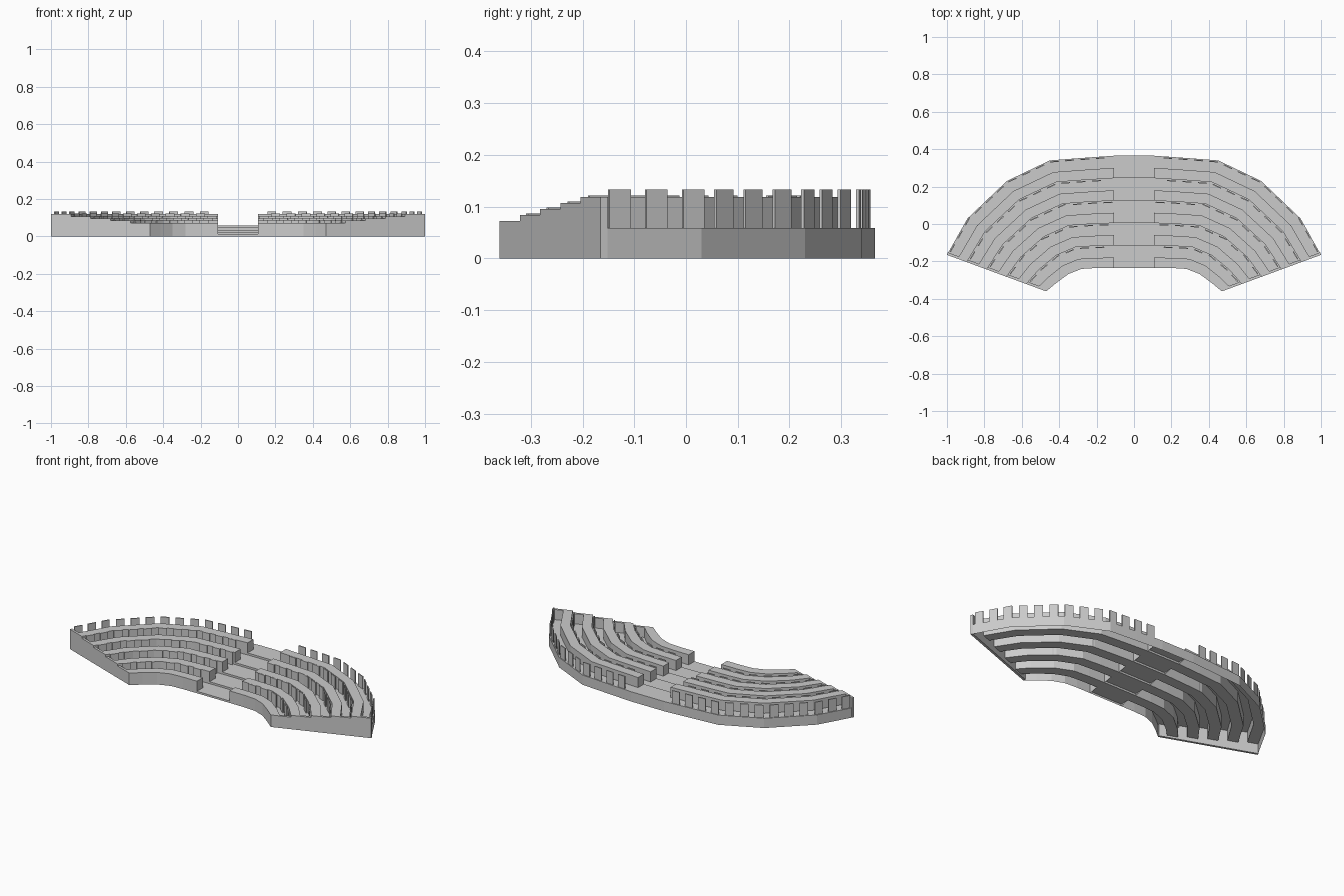
import bpy, bmesh, math
from mathutils import Vector, Matrix

if "Cube" in bpy.data.objects:
    bpy.data.objects.remove(bpy.data.objects["Cube"])

# Plan of the right half: inner and outer edge, from the end wall to the aisle
INNER = [(.47, -.36), (.415, -.315), (.35, -.267), (.28, -.24), (.2, -.235), (.108, -.235)]
OUTER = [(1, -.165), (.89, .03), (.68, .23), (.45, .34), (.28, .353), (.108, .365)]
TIERS, STEP, DESK_H, DESK_D = 5, .0117, .0605, .46


def edge(t):
    """Plan polyline at t tiers back from the inner edge."""
    return [Vector(a).lerp(Vector(b), t / TIERS) for a, b in zip(INNER, OUTER)]


def make(name, bm):
    me = bpy.data.meshes.new(name)
    bmesh.ops.remove_doubles(bm, verts=bm.verts, dist=1e-5)
    bmesh.ops.recalc_face_normals(bm, faces=bm.faces)
    bm.to_mesh(me)
    bm.free()
    ob = bpy.data.objects.new(name, me)
    bpy.context.collection.objects.link(ob)
    m = ob.modifiers.new("mirror", 'MIRROR')
    m.merge_threshold = 1e-5
    return ob


def sweep(bm, profile, aisle=False):
    """Sweep a (t, z) profile along the seating, or straight across the aisle."""
    rows = []
    for t, z in profile:
        pts = edge(t)
        if aisle:
            pts = [pts[-1], Vector((0, pts[-1].y))]
        rows.append([bm.verts.new((p.x, p.y, z)) for p in pts])
    for a, b in zip(rows, rows[1:]):
        for i in range(len(a) - 1):
            bm.faces.new((a[i], a[i + 1], b[i + 1], b[i]))
    return rows


for k in range(TIERS):
    low, floor = k * STEP, (k + 1) * STEP
    top = floor + DESK_H

    # Hollow desk with the floor behind it, capped at the aisle
    bm = bmesh.new()
    rows = sweep(bm, [(k, low), (k, top), (k + DESK_D, top), (k + DESK_D, floor), (k + 1, floor)])
    bm.faces.new([r[-1] for r in rows[:4]])
    make(f"tier_{k + 1}", bm)

    # Aisle step
    bm = bmesh.new()
    sweep(bm, [(k, low), (k, floor), (k + 1, floor)], aisle=True)
    make(f"aisle_step_{k + 1}", bm)

    # Row of upright seat backs
    bm = bmesh.new()
    pts = edge(k + .93)
    lens = [(b - a).length for a, b in zip(pts, pts[1:])]
    s = .045
    while s + .024 < sum(lens):
        d, i = s, 0
        while d > lens[i]:
            d -= lens[i]
            i += 1
        u = (pts[i + 1] - pts[i]).normalized()
        p = pts[i] + u * d
        mat = (Matrix.Translation((p.x, p.y, floor + .0375))
               @ Matrix.Rotation(math.atan2(u.y, u.x), 4, 'Z')
               @ Matrix.Diagonal((.047, .006, .075, 1)))
        bmesh.ops.create_cube(bm, size=1, matrix=mat)
        s += .082
    make(f"seat_backs_{k + 1}", bm)

# Outer back wall, including behind the aisle
bm = bmesh.new()
sweep(bm, [(TIERS, 0), (TIERS, TIERS * STEP)])
sweep(bm, [(TIERS, 0), (TIERS, TIERS * STEP)], aisle=True)
make("back_wall", bm)

# Stepped end wall
bm = bmesh.new()
prof = [(0, 0)]
for k in range(TIERS):
    z = (k + 1) * STEP + DESK_H
    prof += [(k, z), (k + 1, z)]
prof.append((TIERS, 0))
inward = Vector((-.345, .939, 0)) * .014
verts = [bm.verts.new((*edge(t)[0], z)) for t, z in prof]
face = bm.faces.new(verts)
ext = bmesh.ops.extrude_face_region(bm, geom=[face], use_keep_orig=True)
bmesh.ops.translate(bm, vec=inward, verts=[v for v in ext["geom"] if isinstance(v, bmesh.types.BMVert)])
make("end_wall", bm)
